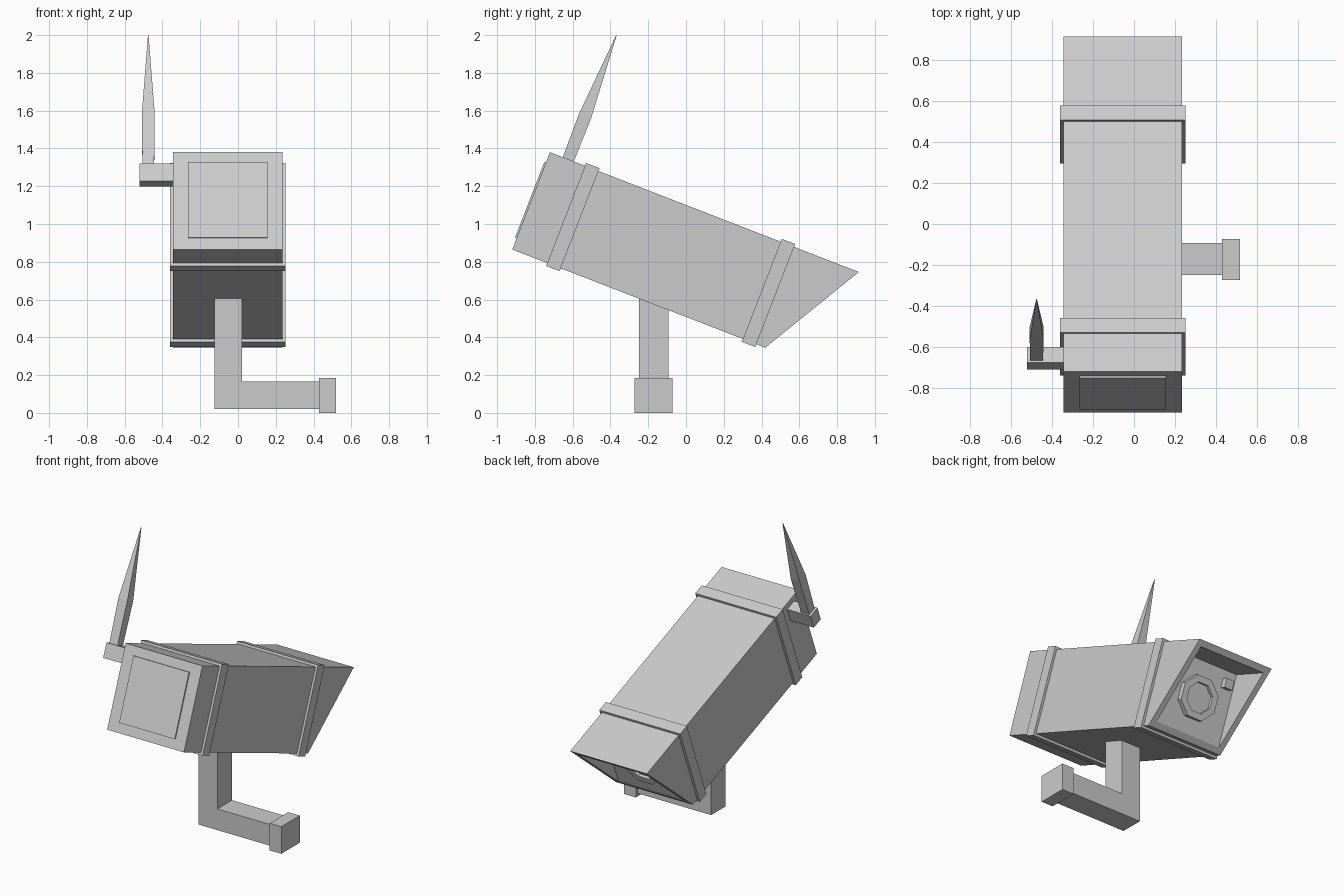
import bpy, bmesh
from math import radians, pi
from mathutils import Matrix, Vector

cube = bpy.data.objects.get("Cube")
if cube:
    bpy.data.objects.remove(cube, do_unlink=True)

grey = bpy.data.materials.new("light_grey")
grey.use_nodes = True
grey.diffuse_color = (0.6, 0.6, 0.6, 1)
grey.node_tree.nodes["Principled BSDF"].inputs["Base Color"].default_value = (0.6, 0.6, 0.6, 1)

# Tilted housing frame: x across, y along the housing, z up from its floor
TILT = Matrix.Translation((-0.055, -0.92, 0.865)) @ Matrix.Rotation(radians(-21.2), 4, 'X')
HALF, TALL = 0.29, 0.5525
TOP_LEN, LOW_LEN = 1.754, 1.437
RIM, RECESS = 0.038, 1.46


def finish(name, bm, frame):
    bmesh.ops.recalc_face_normals(bm, faces=bm.faces)
    mesh = bpy.data.meshes.new(name)
    bm.to_mesh(mesh)
    bm.free()
    mesh.materials.append(grey)
    obj = bpy.data.objects.new(name, mesh)
    obj.matrix_world = frame
    bpy.context.collection.objects.link(obj)
    return obj


def box(name, low, high, frame=Matrix()):
    low, high = Vector(low), Vector(high)
    bm = bmesh.new()
    bmesh.ops.create_cube(bm, size=1)
    bmesh.ops.scale(bm, vec=high - low, verts=bm.verts)
    bmesh.ops.translate(bm, vec=(low + high) / 2, verts=bm.verts)
    return finish(name, bm, frame)


def rect(bm, half, low, high, y_low, y_high):
    """Four corners of a cross-section, whose end may slope."""
    return [bm.verts.new(p) for p in ((-half, y_low, low), (half, y_low, low),
                                      (half, y_high, high), (-half, y_high, high))]


def bridge(bm, a, b):
    n = len(a)
    for i in range(n):
        j = (i + 1) % n
        bm.faces.new((a[i], a[j], b[j], b[i]))


def ring(bm, radius, y, centre_z):
    made = bmesh.ops.create_circle(
        bm, segments=8, radius=radius,
        matrix=Matrix.Translation((0, y, centre_z)) @ Matrix.Rotation(-pi / 2, 4, 'X')
        @ Matrix.Rotation(pi / 8, 4, 'Z'))
    return made["verts"]


# Housing with a slanted hood and a recess behind its rim
bm = bmesh.new()
slope = (TOP_LEN - LOW_LEN) / TALL
front = rect(bm, HALF, 0, TALL, 0, 0)
hood = rect(bm, HALF, 0, TALL, LOW_LEN, TOP_LEN)
lip = rect(bm, HALF - RIM, RIM, TALL - RIM, LOW_LEN + slope * RIM, TOP_LEN - slope * RIM)
back = rect(bm, HALF - RIM, RIM, TALL - RIM, RECESS - 0.005, RECESS - 0.005)
bm.faces.new(front)
for a, b in ((front, hood), (hood, lip), (lip, back)):
    bridge(bm, a, b)
bm.faces.new(back)
finish("housing", bm, TILT)

# Raised bands around the housing
for name, y in (("front_band", 0.199), ("rear_band", 1.31)):
    bm = bmesh.new()
    loops = [rect(bm, HALF + g, -g, TALL + g, s, s)
             for g, s in ((-0.005, y), (0.016, y), (0.016, y + 0.076), (-0.005, y + 0.076))]
    for i in range(4):
        bridge(bm, loops[i], loops[(i + 1) % 4])
    finish(name, bm, TILT)

# Thin cover panel on the closed end
box("end_panel", (-0.21, -0.009, 0.064), (0.21, 0.002, 0.492), TILT)

# Octagonal lens with a sunken centre
bm = bmesh.new()
loops = [ring(bm, r, RECESS + d, TALL / 2)
         for r, d in ((0.145, -0.01), (0.145, 0.03), (0.1, 0.03), (0.1, 0.01))]
for a, b in zip(loops, loops[1:]):
    bridge(bm, a, b)
bm.faces.new(loops[-1])
finish("lens", bm, TILT)

# Small sensor beside the lens
box("sensor", (-0.22, RECESS - 0.01, 0.4), (-0.16, RECESS + 0.035, 0.46), TILT)

# Antenna base and tapered antenna
box("antenna_base", (-0.467, 0.064, 0.415), (-0.285, 0.144, 0.513), TILT)
bm = bmesh.new()
sections = [[bm.verts.new((-0.42 + sx * h, 0.104 + sy * h, z))
             for sx, sy in ((-1, -1), (1, -1), (1, 1), (-1, 1))]
            for h, z in ((0.031, 0.5), (0.034, 0.8), (0.0015, 1.258))]
bm.faces.new(sections[0])
for a, b in zip(sections, sections[1:]):
    bridge(bm, a, b)
bm.faces.new(sections[-1])
finish("antenna", bm, TILT)

# Bent mounting arm: post and bar as one L profile
bm = bmesh.new()
outline = ((-0.125, 0.02), (0.435, 0.02), (0.435, 0.165), (0.02, 0.165), (0.02, 0.62), (-0.125, 0.62))
sides = [[bm.verts.new((x, y, z)) for x, z in outline] for y in (-0.25, -0.093)]
for side in sides:
    bm.faces.new(side)
bridge(bm, *sides)
finish("mount_arm", bm, Matrix())

# Wall block at the end of the arm
box("wall_block", (0.43, -0.272, 0), (0.518, -0.072, 0.185))
